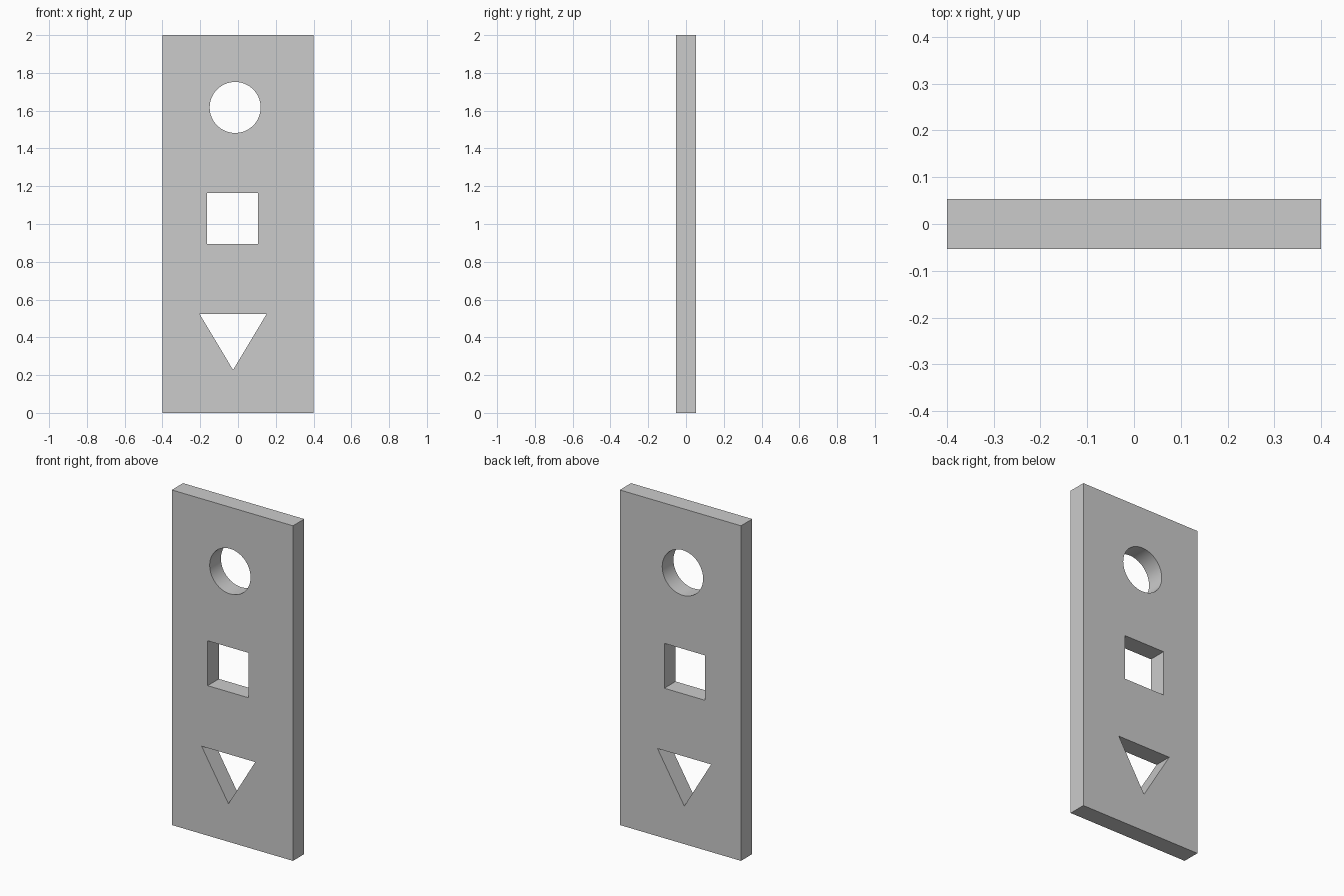
import bpy, bmesh, math

if "Cube" in bpy.data.objects:
    bpy.data.objects.remove(bpy.data.objects["Cube"])

HALF_DEPTH = 0.053


def prism(name, outline, half_depth):
    """Extrude a closed (x, z) outline symmetrically along y."""
    bm = bmesh.new()
    face = bm.faces.new([bm.verts.new((x, -half_depth, z)) for x, z in outline])
    ext = bmesh.ops.extrude_face_region(bm, geom=[face])
    verts = [g for g in ext["geom"] if isinstance(g, bmesh.types.BMVert)]
    bmesh.ops.translate(bm, verts=verts, vec=(0, 2 * half_depth, 0))
    bmesh.ops.recalc_face_normals(bm, faces=bm.faces)
    mesh = bpy.data.meshes.new(name)
    bm.to_mesh(mesh)
    bm.free()
    obj = bpy.data.objects.new(name, mesh)
    bpy.context.collection.objects.link(obj)
    return obj


def rectangle(x0, x1, z0, z1):
    return [(x0, z0), (x1, z0), (x1, z1), (x0, z1)]


def circle(cx, cz, r, n=64):
    return [(cx + r * math.cos(2 * math.pi * i / n),
             cz + r * math.sin(2 * math.pi * i / n)) for i in range(n)]


# Plate
plate = prism("plate", rectangle(-0.4, 0.4, 0, 2), HALF_DEPTH)

# Through holes: circle, square, downward triangle
holes = {
    "round_hole_cutter": circle(-0.015, 1.617, 0.135),
    "square_hole_cutter": rectangle(-0.163, 0.106, 0.895, 1.163),
    "triangle_hole_cutter": [(-0.203, 0.523), (-0.026, 0.227), (0.151, 0.523)],
}
bpy.context.view_layer.objects.active = plate
plate.select_set(True)
for name, outline in holes.items():
    cutter = prism(name, outline, 0.2)
    cutter.hide_render = True
    mod = plate.modifiers.new(name, "BOOLEAN")
    mod.operation = "DIFFERENCE"
    mod.solver = "EXACT"
    mod.object = cutter
    bpy.ops.object.modifier_apply(modifier=mod.name)
    bpy.data.objects.remove(cutter)

# Smooth round bore, crisp edges elsewhere
bpy.ops.object.shade_smooth_by_angle(angle=math.radians(30))
